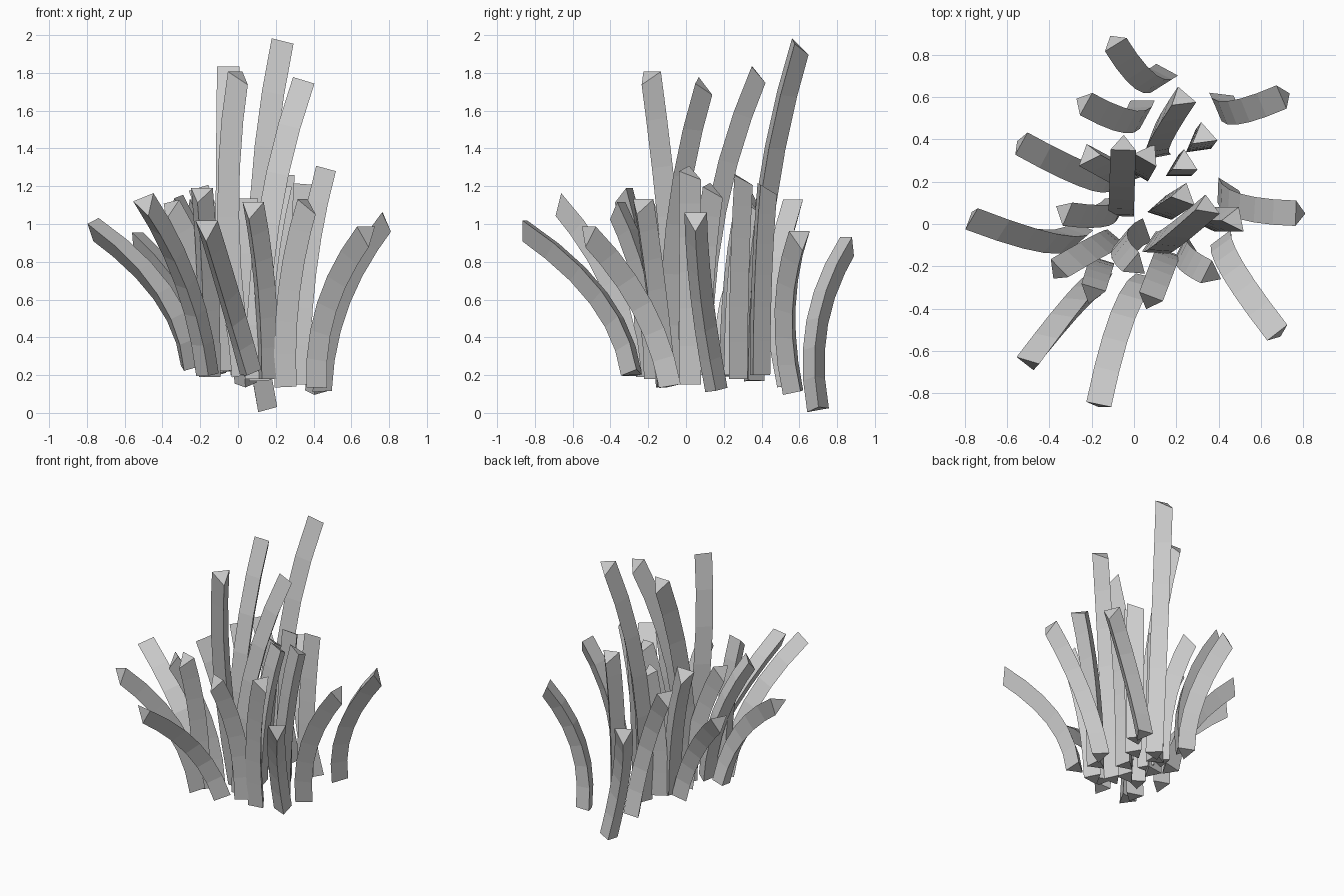
import bpy
import bmesh
from math import radians
from mathutils import Matrix, Vector

default_cube = bpy.data.objects.get("Cube")
if default_cube:
    bpy.data.objects.remove(default_cube, do_unlink=True)

WIDTH = 0.12
DEPTH = 0.1
TIP_CUT = 0.05
SEGMENTS = 6
UP = Vector((0, 0, 1))


def bezier(root, bend, tip, t):
    """Point and direction on a quadratic curve."""
    point = root * (1 - t) ** 2 + bend * 2 * t * (1 - t) + tip * t ** 2
    tangent = (bend - root) * (1 - t) + (tip - bend) * t
    return point, tangent.normalized()


def make_blade(name, root, tip, push=(0, 0), roll=0):
    """Sweep a triangle, flat side inward and ridge outward, along an arc."""
    root, tip = Vector(root), Vector(tip)
    bend = root + Vector((*push, (tip.z - root.z) * 0.55))

    # The ridge follows the final droop, turned by the roll angle
    droop = tip - bend
    droop.z = 0
    side = Matrix.Rotation(radians(roll), 3, "Z") @ UP.cross(droop).normalized()

    bm = bmesh.new()
    rings = []
    for i in range(SEGMENTS + 1):
        point, tangent = bezier(root, bend, tip, i / SEGMENTS)
        across = (side - tangent * side.dot(tangent)).normalized()
        outward = across.cross(tangent).normalized()
        flat = point - outward * DEPTH / 3
        ridge = flat + outward * DEPTH
        # The end is cut at a slant, leaving the ridge shorter
        if i == SEGMENTS:
            ridge -= tangent * TIP_CUT
        corners = (flat - across * WIDTH / 2, flat + across * WIDTH / 2, ridge)
        rings.append([bm.verts.new(c) for c in corners])

    # Sides between neighbouring rings, then both end caps
    for low, high in zip(rings, rings[1:]):
        for k in range(len(low)):
            n = (k + 1) % len(low)
            bm.faces.new((low[k], low[n], high[n], high[k]))
    bm.faces.new(rings[0])
    bm.faces.new(rings[-1])
    bmesh.ops.recalc_face_normals(bm, faces=bm.faces)

    mesh = bpy.data.meshes.new(name)
    bm.to_mesh(mesh)
    bm.free()
    blade = bpy.data.objects.new(name, mesh)
    bpy.context.collection.objects.link(blade)


# Each blade: root, tip, optional push on the middle of the arc, optional roll
tall_blades = [
    ((0.11, 0.35, 0.17), (0.23, 0.6, 1.96), (-0.05, 0), 45),
    ((-0.06, 0.07, 0.25), (-0.05, 0.38, 1.82)),
    ((0.1, -0.1, 0.18), (0.35, 0.09, 1.75), (0, -0.03), 45),
    ((0.03, -0.04, 0.2), (0.01, -0.2, 1.8), (-0.14, -0.06)),
]

back_blades = [
    ((0.14, 0.7, 0.02), (-0.1, 0.87, 0.91), (-0.08, -0.09)),
    ((0.04, 0.55, 0.15), (-0.25, 0.58, 1.11), (-0.02, -0.12)),
    ((0.41, 0.58, 0.11), (0.72, 0.61, 0.94), (0.01, -0.1)),
    ((-0.12, 0.22, 0.2), (-0.55, 0.39, 0.93), (-0.07, -0.03)),
    ((-0.04, 0.23, 0.22), (-0.22, 0.33, 1.18), (0, 0), -40),
    ((0.03, 0.26, 0.2), (0.07, 0.33, 1.13)),
    ((0.3, 0.38, 0.2), (0.33, 0.42, 1.21), (0, 0), 45),
    ((0.21, 0.26, 0.18), (0.24, 0.29, 1.26), (0, 0), 45),
]

side_blades = [
    ((0.43, 0.16, 0.12), (0.79, 0.05, 1.04), (0.02, -0.1)),
    ((0.43, -0.09, 0.14), (0.69, -0.53, 0.96), (-0.02, -0.08)),
    ((0.34, 0.02, 0.15), (0.48, 0.02, 1.29), (0, 0), 65),
    ((0.13, 0.07, 0.2), (0.24, 0.14, 1.2), (0, 0), 40),
    ((-0.08, 0.09, 0.22), (-0.34, 0.06, 1.13), (-0.03, -0.06), -20),
    ((-0.26, -0.04, 0.24), (-0.78, 0.04, 0.99), (-0.04, -0.1), -30),
]

front_blades = [
    ((-0.1, -0.09, 0.22), (-0.37, -0.23, 1.1), (-0.03, 0), 20),
    ((-0.16, -0.27, 0.2), (-0.5, -0.67, 1.12), (-0.06, -0.03), 40),
    ((0.06, -0.28, 0.21), (-0.17, -0.87, 0.99), (-0.12, -0.06)),
    ((-0.16, -0.2, 0.19), (-0.2, -0.33, 1.18)),
    ((0.15, -0.16, 0.18), (0.07, -0.37, 1.1)),
    ((0.25, -0.12, 0.14), (0.37, -0.24, 1.12), (-0.02, -0.05)),
]

groups = {
    "tall_blade": tall_blades,
    "back_blade": back_blades,
    "side_blade": side_blades,
    "front_blade": front_blades,
}
for label, blades in groups.items():
    for number, spec in enumerate(blades, start=1):
        make_blade(f"{label}_{number}", *spec)
